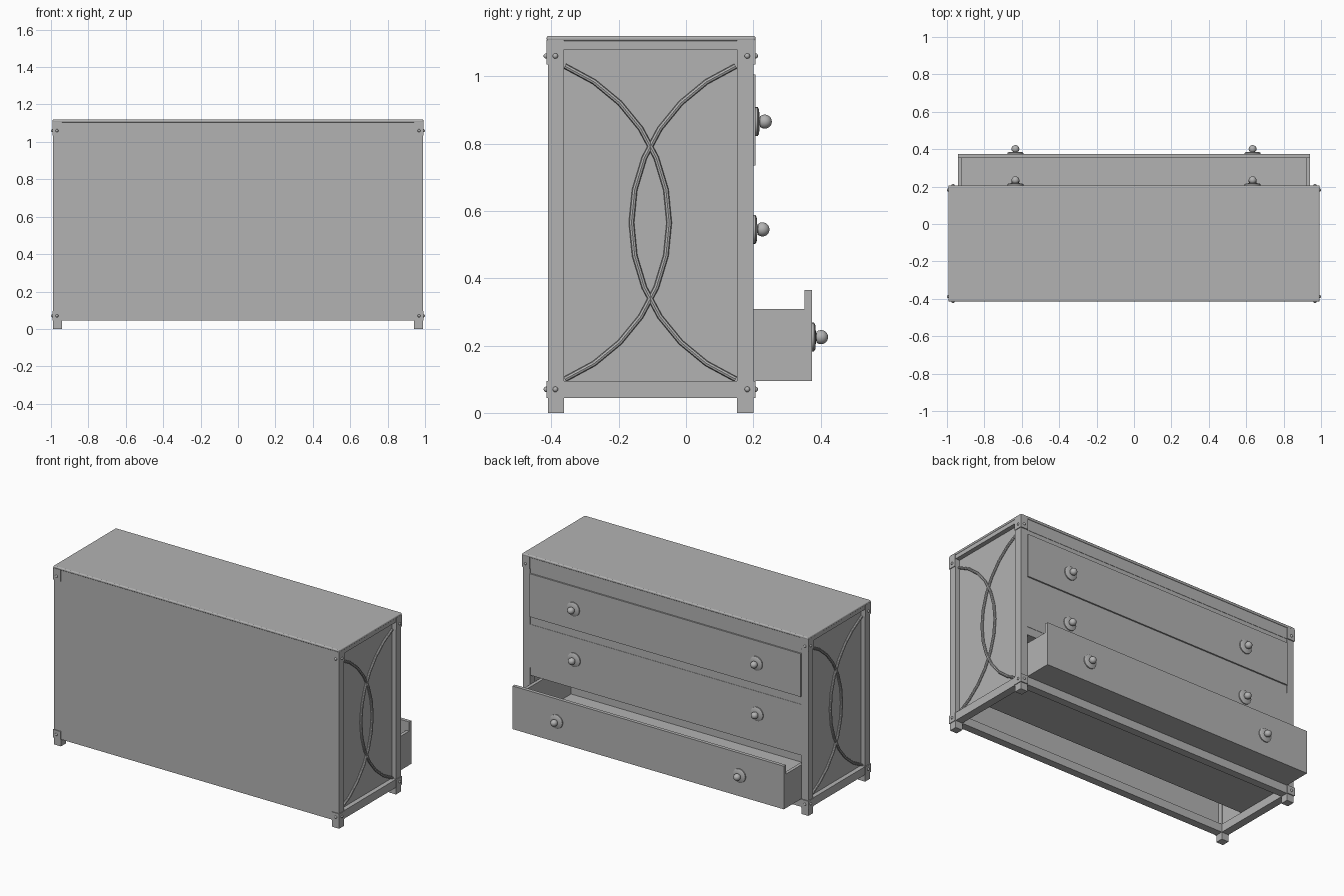
import bpy
import bmesh
from math import sin, cos, radians
from mathutils import Matrix, Vector

cube = bpy.data.objects.get("Cube")
if cube:
    bpy.data.objects.remove(cube, do_unlink=True)

grey = bpy.data.materials.new("plain_grey")
grey.use_nodes = True
tone = (0.45, 0.45, 0.45, 1)
grey.diffuse_color = tone
grey.node_tree.nodes["Principled BSDF"].inputs["Base Color"].default_value = tone


def finish(bm, name, smooth=False):
    bmesh.ops.recalc_face_normals(bm, faces=bm.faces)
    mesh = bpy.data.meshes.new(name)
    bm.to_mesh(mesh)
    bm.free()
    mesh.materials.append(grey)
    obj = bpy.data.objects.new(name, mesh)
    bpy.context.collection.objects.link(obj)
    if smooth:
        bpy.ops.object.select_all(action="DESELECT")
        obj.select_set(True)
        bpy.context.view_layer.objects.active = obj
        bpy.ops.object.shade_smooth_by_angle(angle=radians(40))
    return obj


def add_box(bm, x, y, z):
    """Add a box given by its (low, high) range on each axis."""
    size = [r[1] - r[0] for r in (x, y, z)]
    mid = [(r[0] + r[1]) / 2 for r in (x, y, z)]
    bmesh.ops.create_cube(bm, size=1, matrix=Matrix.Translation(mid) @ Matrix.Diagonal((*size, 1)))


def boxes(name, *ranges):
    bm = bmesh.new()
    for r in ranges:
        add_box(bm, *r)
    return finish(bm, name)


def span(a, b, s=1):
    return (a, b) if s > 0 else (-b, -a)


# Main sizes
W, IN = 0.988, 0.94            # outer and inner half width
BACK, FRONT = -0.41, 0.2       # the drawers open towards +y
POST = 0.048
LOW, RAIL, APRON, HIGH = 0.044, 0.095, 1.034, 1.108
post_ys = ((BACK, BACK + POST), (FRONT - POST, FRONT))
between = (BACK + POST, FRONT - POST)

# Top board with a rounded upper edge
top = boxes("top_board", ((-0.992, 0.992), (-0.414, 0.207), (HIGH - 0.004, 1.12)))
bevel = top.modifiers.new("rounded_edge", "BEVEL")
bevel.width = 0.007
bevel.segments = 3

# Back panel and front rails
boxes("back_panel", ((-IN, IN), (BACK, BACK + 0.02), (LOW, HIGH)))
boxes("back_bottom_rail", ((-IN, IN), post_ys[0], (LOW, RAIL)))
boxes("front_bottom_rail", ((-IN, IN), post_ys[1], (LOW, RAIL)))
boxes("front_apron", ((-IN, IN), post_ys[1], (APRON, HIGH)))
boxes("drawer_dividers",
      *[((-IN, IN), (0.13, FRONT - 0.002), z) for z in ((0.365, 0.415), (0.685, 0.735), (1.005, APRON))])

# Sides, posts, feet and corner brackets
for s, side in ((1, "left"), (-1, "right")):
    boxes(side + "_side_panel", (span(0.945, 0.96, s), between, (RAIL, HIGH)))
    boxes(side + "_bottom_rail", (span(IN, W, s), between, (LOW, RAIL)))
    boxes(side + "_top_rail", (span(IN, W, s), between, (1.08, HIGH)))
    for y, place in zip(post_ys, ("back", "front")):
        boxes(f"{side}_{place}_post", (span(IN, W, s), y, (LOW, HIGH)))
        boxes(f"{side}_{place}_foot", (span(IN, W, s), y, (0, LOW)))
        outward = -1 if place == "back" else 1
        ends = (y[0] - 0.005, y[1]) if outward < 0 else (y[0], y[1] + 0.006)
        boxes(f"{side}_{place}_brackets",
              *[(span(IN, 0.992, s), ends, z) for z in ((LOW, RAIL), (APRON, HIGH))])
        # Round bolt heads on both outer faces of each bracket
        bm = bmesh.new()
        face_y = ends[0] if outward < 0 else ends[1]
        mid_y = BACK + 0.022 if outward < 0 else FRONT - 0.018
        for z in (0.07, 1.06):
            for spot in ((s * 0.992, mid_y, z), (s * 0.968, face_y, z)):
                bmesh.ops.create_uvsphere(bm, u_segments=12, v_segments=8, radius=0.008,
                                          matrix=Matrix.Translation(spot))
        finish(bm, f"{side}_{place}_bolts", True)

# Crossing curved bars on each side
def curved_bar(name, x, direction):
    curve = bpy.data.curves.new(name, "CURVE")
    curve.dimensions = "3D"
    curve.bevel_depth = 0.008
    curve.bevel_resolution = 2
    curve.use_fill_caps = True
    steps, radius = 12, 0.504
    line = curve.splines.new("POLY")
    line.points.add(steps)
    centre = -0.106 - direction * 0.448
    for i, p in enumerate(line.points):
        a = radians(-67.3 + 134.6 * i / steps)
        p.co = (x, centre + direction * radius * cos(a), 0.565 + radius * sin(a), 1)
    temp = bpy.data.objects.new(name, curve)
    bm = bmesh.new()
    bm.from_mesh(temp.to_mesh())
    temp.to_mesh_clear()
    bpy.data.objects.remove(temp)
    finish(bm, name, True)


for s, side in ((1, "left"), (-1, "right")):
    for d, word in ((1, "first"), (-1, "second")):
        curved_bar(f"{side}_{word}_curved_bar", s * 0.966, d)


# Turned knob: flared plate, stem and ball, spun around the y axis
def knob(name, x, y, z):
    profile = [(0, 0), (0.043, 0), (0.043, 0.006), (0.036, 0.010), (0.012, 0.012), (0.010, 0.016)]
    for i in range(1, 9):
        a = radians(-60 + 150 * i / 8)
        profile.append((0.021 * cos(a) if i < 8 else 0, 0.027 + 0.021 * sin(a)))
    bm = bmesh.new()
    verts = [bm.verts.new((x + r, y + h, z)) for r, h in profile]
    edges = [bm.edges.new(pair) for pair in zip(verts, verts[1:])]
    bmesh.ops.spin(bm, geom=verts + edges, cent=Vector((x, y, z)), axis=(0, 1, 0),
                   angle=radians(360), steps=24)
    bmesh.ops.remove_doubles(bm, verts=bm.verts, dist=0.0001)
    finish(bm, name, True)


# Drawers: front board, open box behind it and two knobs
def drawer(name, bottom, front):
    back = front - 0.57
    inner = front - 0.022
    side_z = (bottom, bottom + 0.213)
    boxes(name + "_front", ((-IN, IN), (inner, front), (bottom, bottom + 0.27)))
    boxes(name + "_box",
          ((-IN, -IN + 0.02), (back, inner), side_z),
          ((IN - 0.02, IN), (back, inner), side_z),
          ((-IN + 0.02, IN - 0.02), (back, back + 0.02), side_z),
          ((-IN + 0.02, IN - 0.02), (back + 0.02, inner), (bottom, bottom + 0.015)))
    for s, side in ((1, "left"), (-1, "right")):
        knob(f"{name}_{side}_knob", s * 0.634, front, bottom + 0.13)


drawer("bottom_drawer", 0.095, 0.374)
drawer("middle_drawer", 0.415, 0.2)
drawer("top_drawer", 0.735, 0.207)
